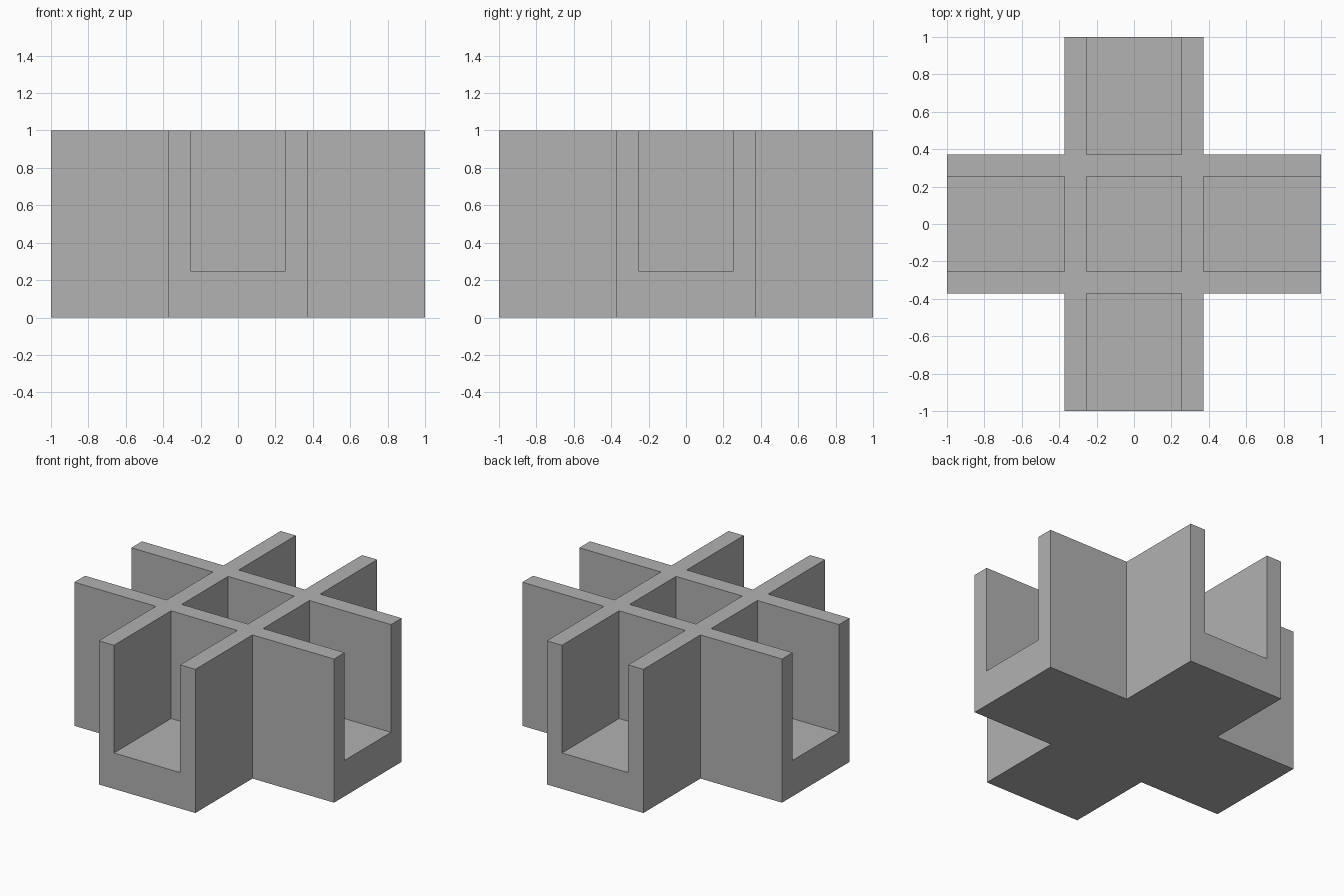
import bpy
import bmesh

cube = bpy.data.objects.get("Cube")
if cube:
    bpy.data.objects.remove(cube, do_unlink=True)

HALF, OUTER, INNER = 1.0, 0.372, 0.255   # arm reach, wall outside, wall inside
FLOOR, HEIGHT = 0.25, 1.0

grey = bpy.data.materials.new("plain grey")
grey.use_nodes = True
colour = (0.445, 0.445, 0.445, 1)
grey.diffuse_color = colour
grey.node_tree.nodes["Principled BSDF"].inputs["Base Color"].default_value = colour


def raise_faces(bm, faces, height):
    """Extrude faces straight up and return the new top faces."""
    result = bmesh.ops.extrude_face_region(bm, geom=faces)["geom"]
    verts = [g for g in result if isinstance(g, bmesh.types.BMVert)]
    bmesh.ops.translate(bm, verts=verts, vec=(0, 0, height))
    return [g for g in result if isinstance(g, bmesh.types.BMFace)]


# Cross-shaped plan split along the wall lines
bm = bmesh.new()
lines = [-HALF, -OUTER, -INNER, INNER, OUTER, HALF]
spans = list(zip(lines, lines[1:]))
plan = []
for x0, x1 in spans:
    for y0, y1 in spans:
        if min(abs(x0 + x1), abs(y0 + y1)) / 2 < OUTER:
            corners = [(x0, y0), (x1, y0), (x1, y1), (x0, y1)]
            plan.append(bm.faces.new([bm.verts.new((x, y, 0)) for x, y in corners]))
bmesh.ops.remove_doubles(bm, verts=bm.verts[:], dist=0.0001)

# Solid floor: keep the plan as the underside
underside = bmesh.ops.duplicate(bm, geom=bm.faces[:])["geom"]
tops = raise_faces(bm, [g for g in underside if isinstance(g, bmesh.types.BMFace)], FLOOR)
bmesh.ops.remove_doubles(bm, verts=bm.verts[:], dist=0.0001)

# Crossing walls rise from every strip between the inner and outer lines
def is_wall(face):
    c = face.calc_center_median()
    return any(INNER < abs(v) < OUTER for v in (c.x, c.y))


raise_faces(bm, [f for f in tops if f.is_valid and is_wall(f)], HEIGHT - FLOOR)

# Merge coplanar pieces into clean flat faces
bmesh.ops.recalc_face_normals(bm, faces=bm.faces[:])
bmesh.ops.dissolve_limit(bm, angle_limit=0.01, verts=bm.verts[:], edges=bm.edges[:])

mesh = bpy.data.meshes.new("crossed_trough")
bm.to_mesh(mesh)
bm.free()
mesh.materials.append(grey)
trough = bpy.data.objects.new("crossed_trough", mesh)
bpy.context.collection.objects.link(trough)
